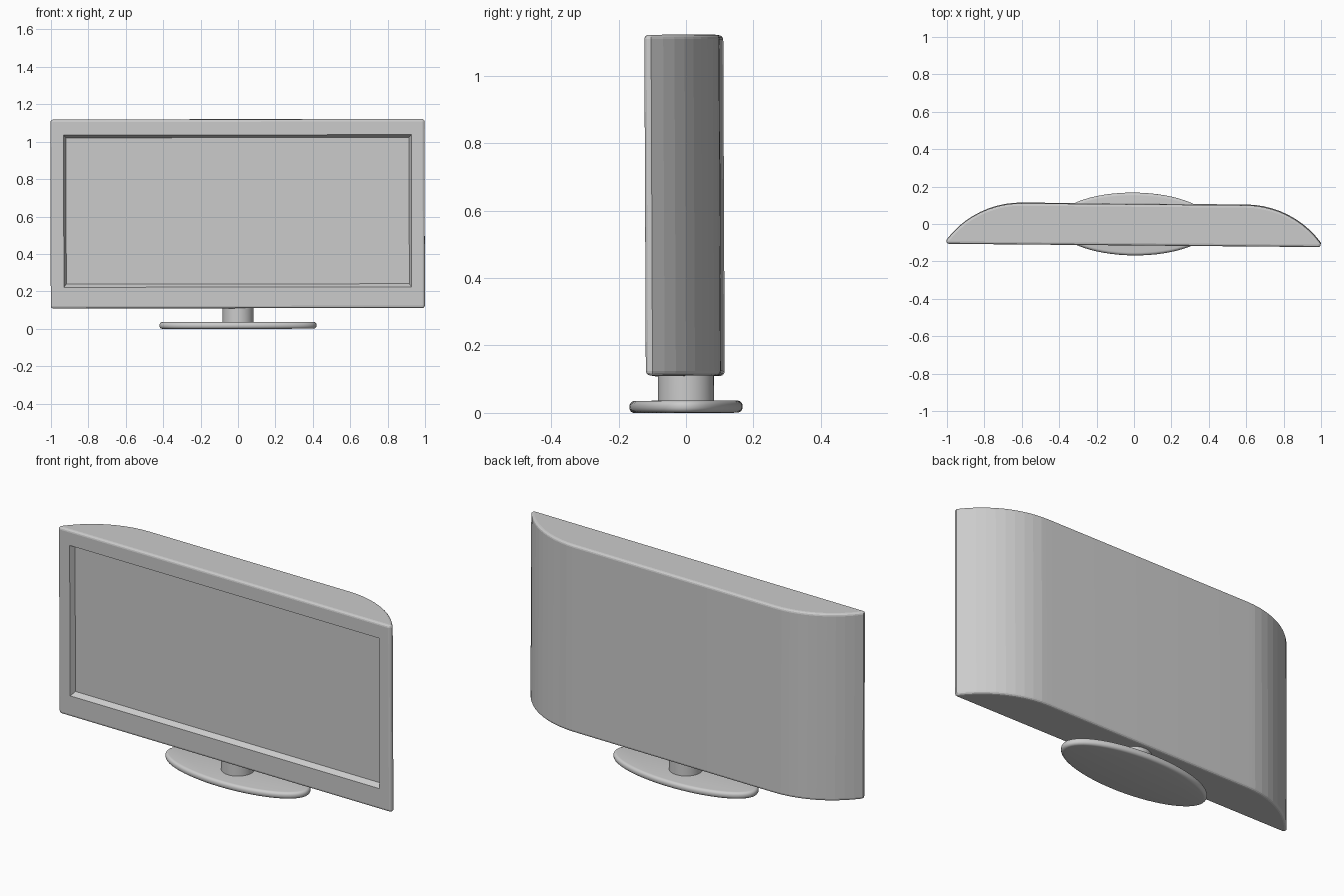
import bpy, bmesh, math
from mathutils import Matrix

if "Cube" in bpy.data.objects:
    bpy.data.objects.remove(bpy.data.objects["Cube"])

grey = bpy.data.materials.new("plain grey")
grey.use_nodes = True
grey.diffuse_color = (0.6, 0.6, 0.6, 1)
grey.node_tree.nodes["Principled BSDF"].inputs["Base Color"].default_value = (0.6, 0.6, 0.6, 1)

# The whole set stands very slightly askew
LEAN = (Matrix.Rotation(math.radians(-0.5), 4, "Z")
        @ Matrix.Rotation(math.radians(0.25), 4, "X")
        @ Matrix.Rotation(math.radians(-0.08), 4, "Y"))


def finish(bm, name, smooth_angle):
    bmesh.ops.recalc_face_normals(bm, faces=bm.faces)
    mesh = bpy.data.meshes.new(name)
    bm.to_mesh(mesh)
    bm.free()
    mesh.materials.append(grey)
    obj = bpy.data.objects.new(name, mesh)
    bpy.context.collection.objects.link(obj)
    obj.matrix_world = LEAN
    bpy.ops.object.select_all(action="DESELECT")
    obj.select_set(True)
    bpy.context.view_layer.objects.active = obj
    bpy.ops.object.shade_smooth_by_angle(angle=math.radians(smooth_angle))
    return obj


def disc(name, rx, ry, z0, z1, rim=0.0):
    """Upright elliptical disc with an optional rounded rim."""
    bm = bmesh.new()
    bmesh.ops.create_cone(bm, cap_ends=True, segments=64, radius1=1, radius2=1, depth=1)
    bmesh.ops.transform(bm, verts=bm.verts, matrix=Matrix.Translation((0, 0, (z0 + z1) / 2))
                        @ Matrix.Diagonal((rx, ry, z1 - z0, 1)))
    if rim:
        rims = [e for e in bm.edges if abs(e.verts[0].co.z - e.verts[1].co.z) < 1e-5]
        bmesh.ops.bevel(bm, geom=rims, offset=rim, segments=5, profile=0.5, affect="EDGES")
    return finish(bm, name, 35)


# Cabinet: flat front, back corners swept round to thin side edges
BOTTOM, TOP, FRONT, BACK, RADIUS, STEPS = 0.11, 1.12, -0.11, 0.11, 0.5, 10
sweep = math.acos(0.3 / RADIUS)
arc = [(0.6 + RADIUS * math.sin(a), BACK - RADIUS * (1 - math.cos(a)))
       for a in (sweep * i / STEPS for i in range(STEPS + 1))]
outline = [(1, FRONT)] + arc[::-1]
outline += [(-x, y) for x, y in outline[::-1]]

bm = bmesh.new()
base = bm.faces.new([bm.verts.new((x, y, BOTTOM)) for x, y in outline])
lifted = bmesh.ops.extrude_face_region(bm, geom=[base], use_keep_orig=True)["geom"]
bmesh.ops.translate(bm, vec=(0, 0, TOP - BOTTOM),
                    verts=[v for v in lifted if isinstance(v, bmesh.types.BMVert)])
bmesh.ops.recalc_face_normals(bm, faces=bm.faces)
sharp = [e for e in bm.edges if e.calc_face_angle(0) > math.radians(45)]
bmesh.ops.bevel(bm, geom=sharp, offset=0.013, segments=3, profile=0.5, affect="EDGES")


# Recessed screen with a sloping lip
def inset_to(face, x, z0, z1, y):
    bmesh.ops.inset_region(bm, faces=[face], thickness=0.01)
    middle = (BOTTOM + TOP) / 2
    for v in face.verts:
        v.co = (math.copysign(x, v.co.x), y, z1 if v.co.z > middle else z0)


bmesh.ops.recalc_face_normals(bm, faces=bm.faces)
bm.normal_update()
screen = max((f for f in bm.faces if f.normal.y < -0.99), key=lambda f: f.calc_area())
inset_to(screen, 0.93, 0.223, 1.037, FRONT)
inset_to(screen, 0.917, 0.24, 1.022, FRONT + 0.027)
finish(bm, "screen_cabinet", 4)

# Stand
disc("stand_neck", 0.083, 0.083, 0.03, 0.125)
disc("stand_base", 0.42, 0.168, 0.0, 0.036, rim=0.016)
